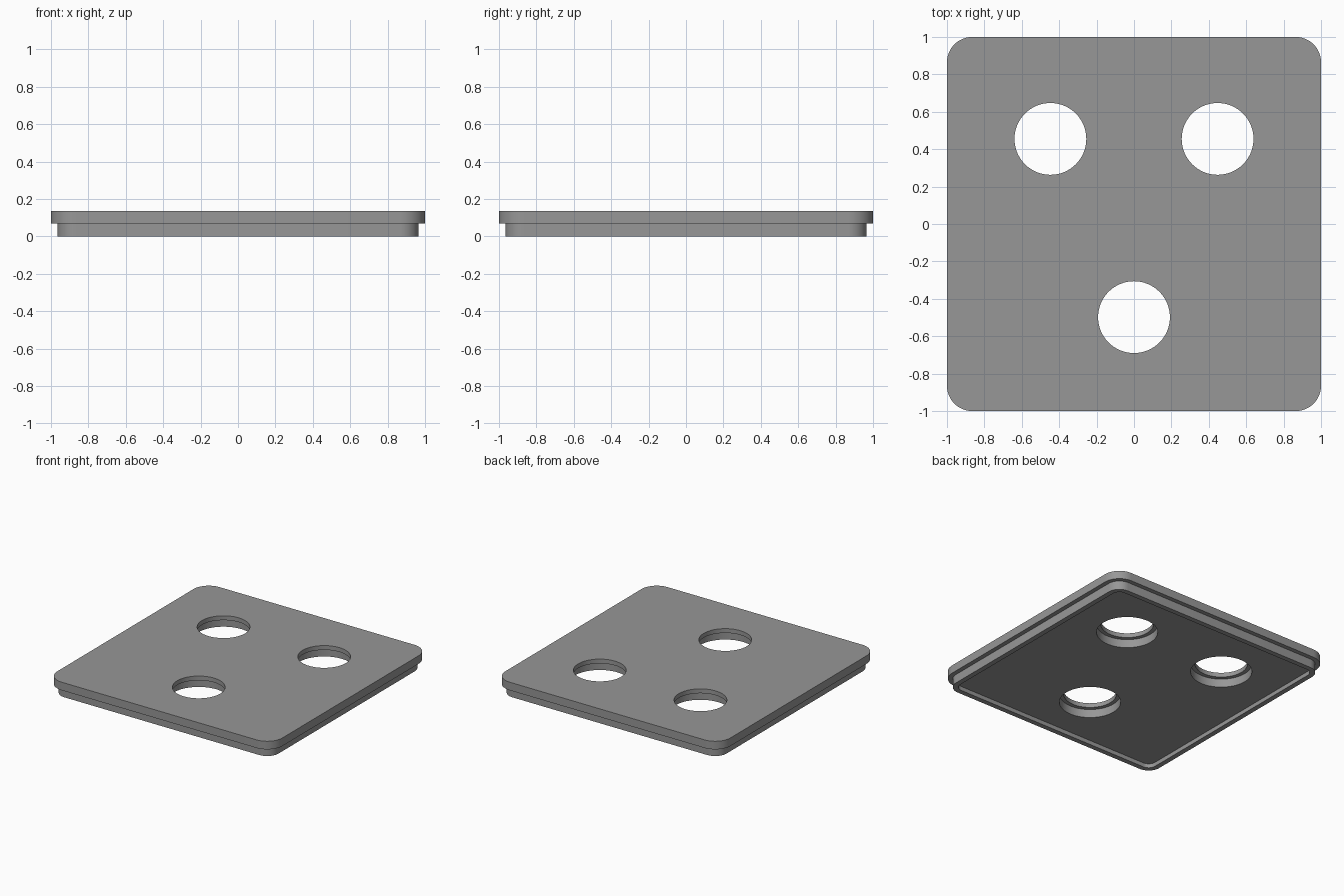
import bpy, bmesh, math

if "Cube" in bpy.data.objects:
    bpy.data.objects.remove(bpy.data.objects["Cube"])

THICK = 0.135      # total height
STEP = 0.07        # height where the wide lid begins
RECESS = 0.033     # depth of the hollow under the plug
LEDGE = 0.10       # height of the ledge inside each hole


def rounded_square(half, radius, z, seg=12):
    """Loop of points around a square with rounded corners."""
    pts = []
    for corner, (sx, sy) in enumerate([(1, 1), (-1, 1), (-1, -1), (1, -1)]):
        for i in range(seg + 1):
            a = math.pi / 2 * (corner + i / seg)
            pts.append((sx * (half - radius) + radius * math.cos(a),
                        sy * (half - radius) + radius * math.sin(a), z))
    return pts


def circle(cx, cy, radius, z, seg=64):
    return [(cx + radius * math.cos(2 * math.pi * i / seg),
             cy + radius * math.sin(2 * math.pi * i / seg), z) for i in range(seg)]


def loft(bm, loops):
    """Skin a stack of loops and cap both ends."""
    rings = [[bm.verts.new(p) for p in loop] for loop in loops]
    n = len(rings[0])
    for a, b in zip(rings, rings[1:]):
        for i in range(n):
            j = (i + 1) % n
            bm.faces.new((a[i], a[j], b[j], b[i]))
    bm.faces.new(rings[0][::-1])
    bm.faces.new(rings[-1])


def finish(name, bm):
    bmesh.ops.recalc_face_normals(bm, faces=bm.faces[:])
    mesh = bpy.data.meshes.new(name)
    bm.to_mesh(mesh)
    bm.free()
    obj = bpy.data.objects.new(name, mesh)
    bpy.context.collection.objects.link(obj)
    return obj


grey = bpy.data.materials.new("mid_grey")
grey.diffuse_color = (0.31, 0.31, 0.31, 1)
grey.use_nodes = True
grey.node_tree.nodes["Principled BSDF"].inputs["Base Color"].default_value = grey.diffuse_color

# Lid plate with a narrower plug below, hollowed from underneath
bm = bmesh.new()
loft(bm, [
    rounded_square(0.925, 0.06, RECESS),
    rounded_square(0.925, 0.06, 0),
    rounded_square(0.965, 0.10, 0),
    rounded_square(0.965, 0.10, STEP),
    rounded_square(1.0, 0.135, STEP),
    rounded_square(1.0, 0.135, THICK),
])
lid = finish("lid_plate", bm)
lid.data.materials.append(grey)

# Three stepped holes, wider on the underside
bm = bmesh.new()
for cx, cy in [(-0.447, 0.455), (0.447, 0.455), (0, -0.498)]:
    loft(bm, [
        circle(cx, cy, 0.223, -0.1),
        circle(cx, cy, 0.223, LEDGE),
        circle(cx, cy, 0.192, LEDGE),
        circle(cx, cy, 0.192, THICK + 0.1),
    ])
cutter = finish("hole_cutter", bm)
cutter.data.materials.append(grey)
cutter.hide_render = True

cut = lid.modifiers.new("holes", 'BOOLEAN')
cut.operation = 'DIFFERENCE'
cut.solver = 'EXACT'
cut.object = cutter

bpy.context.view_layer.objects.active = lid
lid.select_set(True)
bpy.ops.object.modifier_apply(modifier=cut.name)
bpy.data.objects.remove(cutter)

# Smooth corners and hole walls, crisp edges
bpy.ops.object.shade_smooth_by_angle(angle=math.radians(30))
